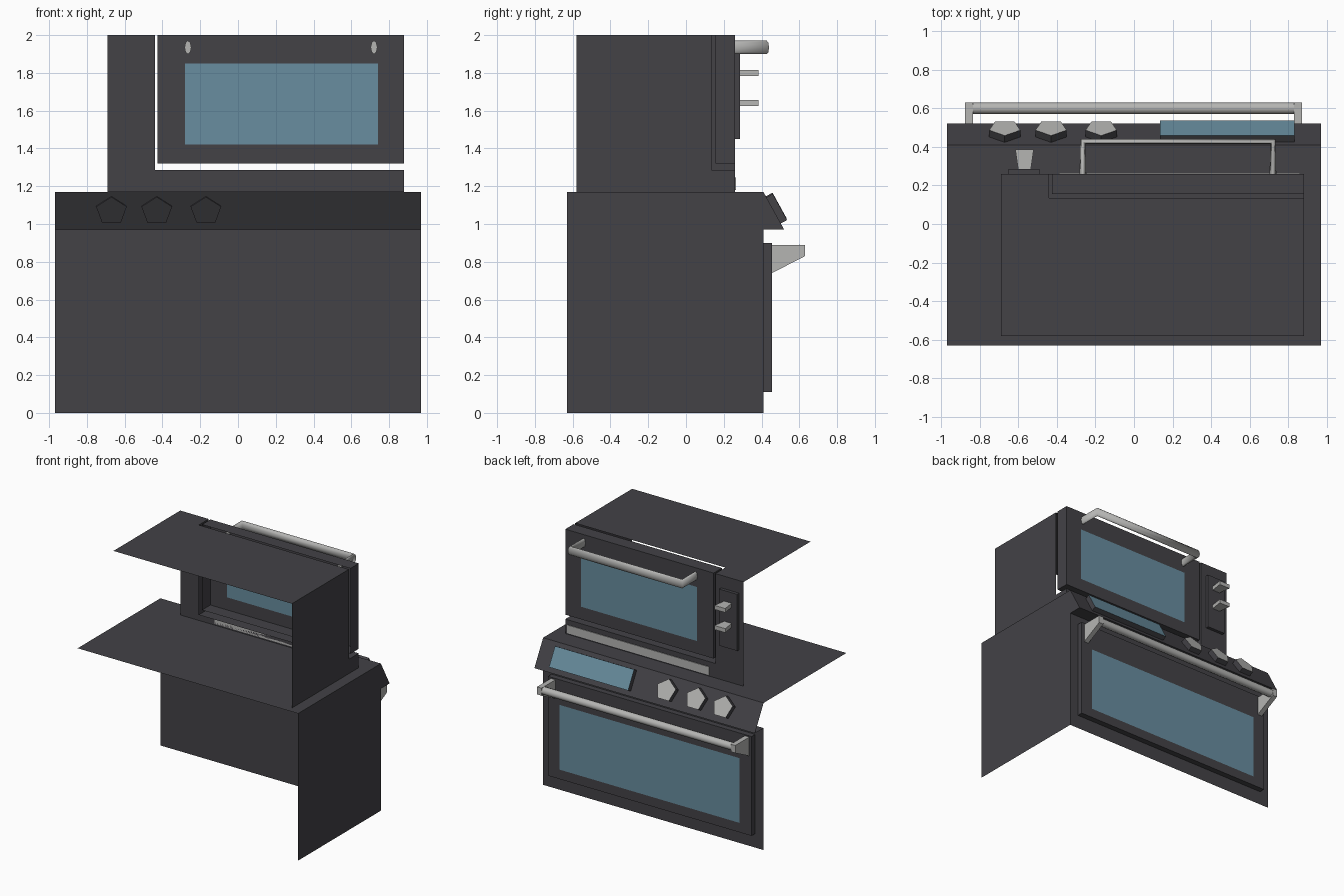
import bpy
from math import sin, cos, pi, radians
from mathutils import Vector, Matrix

cube = bpy.data.objects.get("Cube")
if cube:
    bpy.data.objects.remove(cube)


def material(name, colour):
    m = bpy.data.materials.new(name)
    m.use_nodes = True
    m.diffuse_color = (*colour, 1)
    m.node_tree.nodes["Principled BSDF"].inputs["Base Color"].default_value = (*colour, 1)
    return m


CHARCOAL = material("charcoal enamel", (0.056, 0.054, 0.062))
STEEL = material("brushed steel", (0.46, 0.46, 0.45))
GLASS = material("blue glass", (0.14, 0.27, 0.35))


def build(name, verts, faces, mats, inside=None, rule=None):
    """Mesh object whose faces all point away from the inside point."""
    mesh = bpy.data.meshes.new(name)
    mesh.from_pydata([Vector(v) for v in verts], [], faces)
    mesh.update()
    if inside is None:
        inside = sum((v.co for v in mesh.vertices), Vector()) / len(mesh.vertices)
    for p in mesh.polygons:
        if p.normal.dot(p.center - Vector(inside)) < 0:
            p.flip()
    mesh.update()
    for m in mats:
        mesh.materials.append(m)
    if rule:
        for p in mesh.polygons:
            p.material_index = int(rule(p))
    obj = bpy.data.objects.new(name, mesh)
    bpy.context.collection.objects.link(obj)
    return obj


def prism(name, bottom, top, mats, rule=None):
    """Closed solid between two matching loops."""
    n = len(bottom)
    faces = [list(range(n)), list(range(n, 2 * n))]
    faces += [(i, (i + 1) % n, n + (i + 1) % n, n + i) for i in range(n)]
    return build(name, bottom + top, faces, mats, rule=rule)


def along_x(name, profile, x0, x1, mats):
    return prism(name, [(x0, y, z) for y, z in profile],
                 [(x1, y, z) for y, z in profile], mats)


def rect(x0, x1, z0, z1, y):
    return [(x0, y, z0), (x1, y, z0), (x1, y, z1), (x0, y, z1)]


def glazed_door(name, outer, window, y0, y1):
    """Backless door: four sides, a front frame and a window face."""
    verts = rect(*outer, y0) + rect(*outer, y1) + rect(*window, y1)
    faces = [(k + i, k + (i + 1) % 4, k + 4 + (i + 1) % 4, k + 4 + i)
             for k in (0, 4) for i in range(4)]
    faces.append((8, 9, 10, 11))
    mid = ((outer[0] + outer[1]) / 2, 0, (outer[2] + outer[3]) / 2)
    build(name, verts, faces, [CHARCOAL, GLASS], mid, lambda p: p.index == 8)


def pipe(name, points, radius, z, stretch=1):
    curve = bpy.data.curves.new(name, "CURVE")
    curve.dimensions = "3D"
    curve.bevel_depth = radius
    curve.bevel_resolution = 2
    curve.use_fill_caps = True
    spline = curve.splines.new("POLY")
    spline.points.add(len(points) - 1)
    for p, (x, y) in zip(spline.points, points):
        p.co = (x, y, 0, 1)
    curve.materials.append(STEEL)
    obj = bpy.data.objects.new(name, curve)
    obj.location.z = z
    obj.scale.z = stretch
    bpy.context.collection.objects.link(obj)


# Lower cabinet: open shell with a sloped control fascia and one side wall
W = 0.97
profile = [(-0.63, 1.17), (0.41, 1.17), (0.52, 0.97), (0.41, 0.97), (0.41, 0), (-0.63, 0)]
n = len(profile)
verts = [(x, y, z) for x in (-W, W) for y, z in profile]
faces = [(i, i + 1, n + i + 1, n + i) for i in range(n - 2)]
build("lower_cabinet", verts, faces + [range(n, 2 * n)], [CHARCOAL], (0, 0, 1))

# Upper cabinet: top, front frame and side wall, notched for the door
L, R, N = -0.69, 0.88, -0.44
BACK, STEP, FRONT = -0.58, 0.135, 0.26
LOW, LEDGE, TOP = 1.17, 1.285, 2.0
sheets = [
    [(L, FRONT, LOW), (R, FRONT, LOW), (R, FRONT, LEDGE),
     (N, FRONT, LEDGE), (N, FRONT, TOP), (L, FRONT, TOP)],
    [(L, BACK, TOP), (R, BACK, TOP), (R, STEP, TOP),
     (N, STEP, TOP), (N, FRONT, TOP), (L, FRONT, TOP)],
    [(R, BACK, LOW), (R, FRONT, LOW), (R, FRONT, LEDGE),
     (R, STEP, LEDGE), (R, STEP, TOP), (R, BACK, TOP)],
]
build("upper_cabinet", sum(sheets, []), [range(6 * i, 6 * i + 6) for i in range(3)],
      [CHARCOAL], (0, -0.3, 1.5))
recess = [(N, STEP, TOP), (N, FRONT, TOP), (N, FRONT, LEDGE),
          (N, STEP, LEDGE), (R, STEP, LEDGE), (R, FRONT, LEDGE)]
build("door_recess", recess, [(0, 1, 2, 3), (3, 2, 5, 4)], [CHARCOAL], (-1, 0.2, 1))

# Doors
glazed_door("upper_door", (-0.425, R, 1.32, TOP), (-0.28, 0.74, 1.42, 1.85), 0.155, FRONT)
glazed_door("lower_door", (-0.895, 0.895, 0.11, 0.9), (-0.79, 0.795, 0.185, 0.70), 0.41, 0.455)

# Vent strip under the upper door, and the side control plate
prism("vent_strip", rect(-0.39, 0.86, 1.18, 1.245, FRONT),
      rect(-0.39, 0.86, 1.18, 1.245, FRONT + 0.005), [STEEL])
prism("side_control_plate", rect(-0.65, -0.49, 1.45, 1.9, FRONT),
      rect(-0.65, -0.49, 1.45, 1.9, 0.285), [CHARCOAL])

# Tapered levers on the side control plate
for name, z in (("upper_lever", 1.80), ("lower_lever", 1.64)):
    prism(name, rect(-0.60, -0.535, z - 0.016, z + 0.016, 0.28),
          rect(-0.615, -0.52, z - 0.016, z + 0.016, 0.385), [STEEL])

# Sloped fascia fittings, laid out in the plane of the slope
tilt = Matrix.Rotation(radians(-61.2), 3, "X")
outward = tilt @ Vector((0, 0, 1))


def on_slope(x, points, depth):
    base = Vector((x, 0.464, 1.072))
    return [base + tilt @ Vector((u, v, depth)) for u, v in points]


def faces_out(p):
    return p.normal.dot(outward) > 0.9


pentagon = [(0.085 * sin(2 * pi * i / 5), -0.085 * cos(2 * pi * i / 5)) for i in range(5)]
for name, x in (("right_knob", -0.67), ("middle_knob", -0.43), ("left_knob", -0.17)):
    prism(name, on_slope(x, pentagon, -0.008), on_slope(x, pentagon, 0.04),
          [CHARCOAL, STEEL], faces_out)
screen = [(-0.348, -0.079), (0.348, -0.079), (0.348, 0.079), (-0.348, 0.079)]
prism("display", on_slope(0.483, screen, -0.003), on_slope(0.483, screen, 0.038),
      [CHARCOAL, GLASS], faces_out)

# Handles
pipe("upper_handle", [(-0.265, 0.25), (-0.265, 0.427), (0.72, 0.427), (0.72, 0.25)],
     0.018, 1.935, 2)
pipe("lower_handle", [(-0.84, 0.6), (0.84, 0.6)], 0.031, 0.86)
bracket = [(0.455, 0.89), (0.63, 0.89), (0.63, 0.83), (0.455, 0.74)]
for name, x in (("right_bracket", -0.855), ("left_bracket", 0.85)):
    along_x(name, bracket, x - 0.02, x + 0.02, [STEEL])
